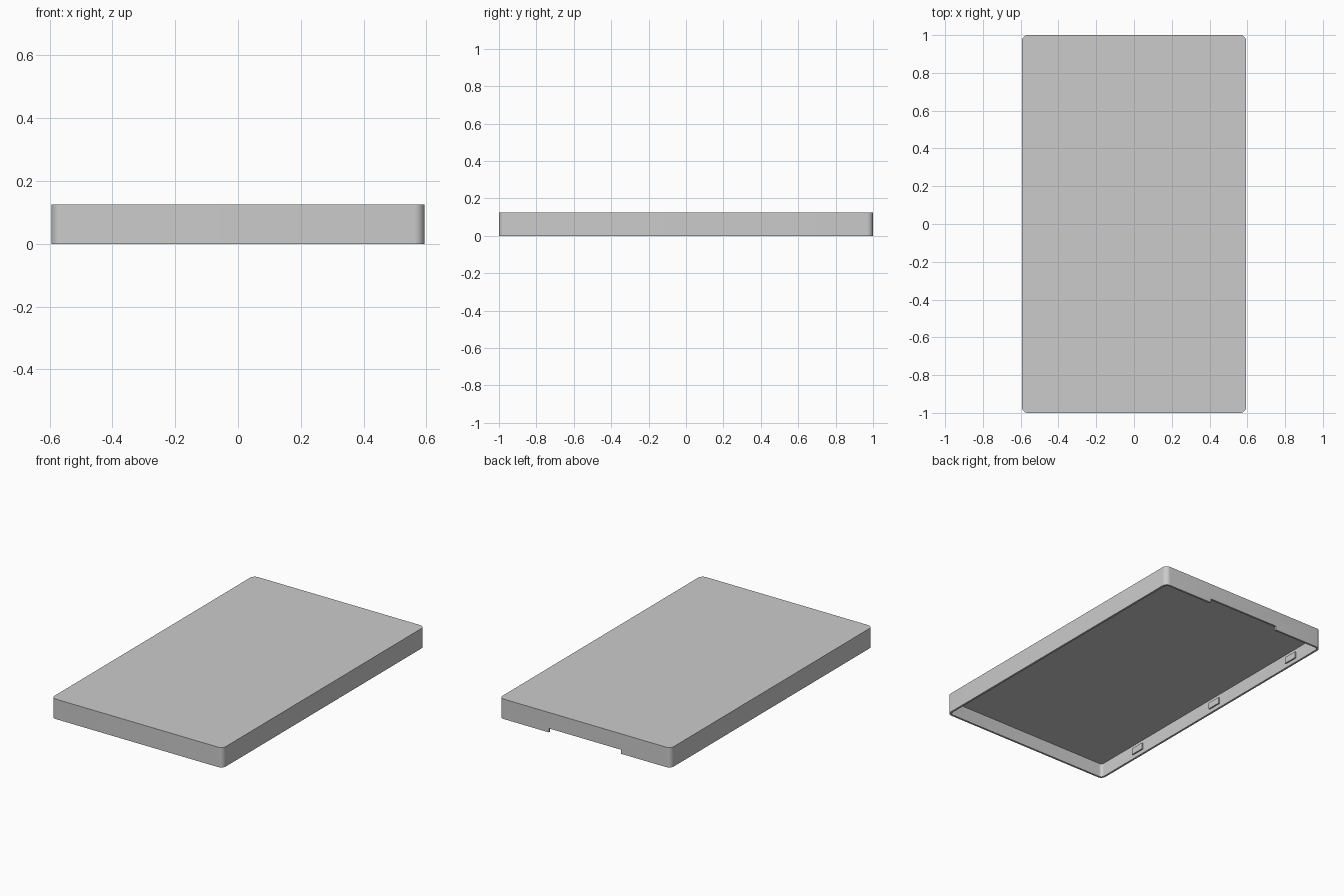
import bpy
import bmesh
import math

if "Cube" in bpy.data.objects:
    bpy.data.objects.remove(bpy.data.objects["Cube"], do_unlink=True)

WIDTH, LENGTH, HEIGHT = 1.1875, 2.0, 0.125
WALL, TOP, RADIUS = 0.0125, 0.0375, 0.032

grey = bpy.data.materials.new("plain grey")
grey.use_nodes = True
colour = (0.6, 0.6, 0.6, 1)
grey.diffuse_color = colour
grey.node_tree.nodes["Principled BSDF"].inputs["Base Color"].default_value = colour


def rounded_box(name, size, centre, radius=0):
    """Box with optionally rounded vertical corners."""
    bm = bmesh.new()
    bmesh.ops.create_cube(bm, size=1)
    for v in bm.verts:
        v.co = [c * s + o for c, s, o in zip(v.co, size, centre)]
    if radius:
        uprights = [e for e in bm.edges
                    if abs(e.verts[0].co.z - e.verts[1].co.z) > size[2] / 2]
        bmesh.ops.bevel(bm, geom=uprights, offset=radius, segments=8,
                        profile=0.5, affect='EDGES')
    mesh = bpy.data.meshes.new(name)
    bm.to_mesh(mesh)
    bm.free()
    mesh.materials.append(grey)
    obj = bpy.data.objects.new(name, mesh)
    bpy.context.collection.objects.link(obj)
    return obj


def cut(target, cutter):
    mod = target.modifiers.new(cutter.name, 'BOOLEAN')
    mod.operation = 'DIFFERENCE'
    mod.solver = 'EXACT'
    mod.object = cutter
    bpy.context.view_layer.objects.active = target
    bpy.ops.object.modifier_apply(modifier=mod.name)
    bpy.data.objects.remove(cutter, do_unlink=True)


# Shell with rounded corners, hollow from below
cover = rounded_box("cover_shell", (WIDTH, LENGTH, HEIGHT), (0, 0, HEIGHT / 2), RADIUS)
depth = HEIGHT - TOP
cut(cover, rounded_box("cavity", (WIDTH - 2 * WALL, LENGTH - 2 * WALL, depth * 2),
                       (0, 0, 0), RADIUS - WALL))

# Shallow opening in the rim of the back wall
cut(cover, rounded_box("back_notch", (0.5, 0.1, 0.05), (0, LENGTH / 2, 0)))

bpy.ops.object.select_all(action='DESELECT')
cover.select_set(True)
bpy.context.view_layer.objects.active = cover
bpy.ops.object.shade_smooth_by_angle(angle=math.radians(30))

# Small snap tabs along the inside of both long walls
for side, label in ((-1, "right"), (1, "left")):
    for i, y in enumerate((-0.655, 0.045, 0.745)):
        x = side * (WIDTH / 2 - WALL - 0.003)
        rounded_box(f"{label}_snap_tab_{i + 1}", (0.012, 0.09, 0.04), (x, y, 0.045))
